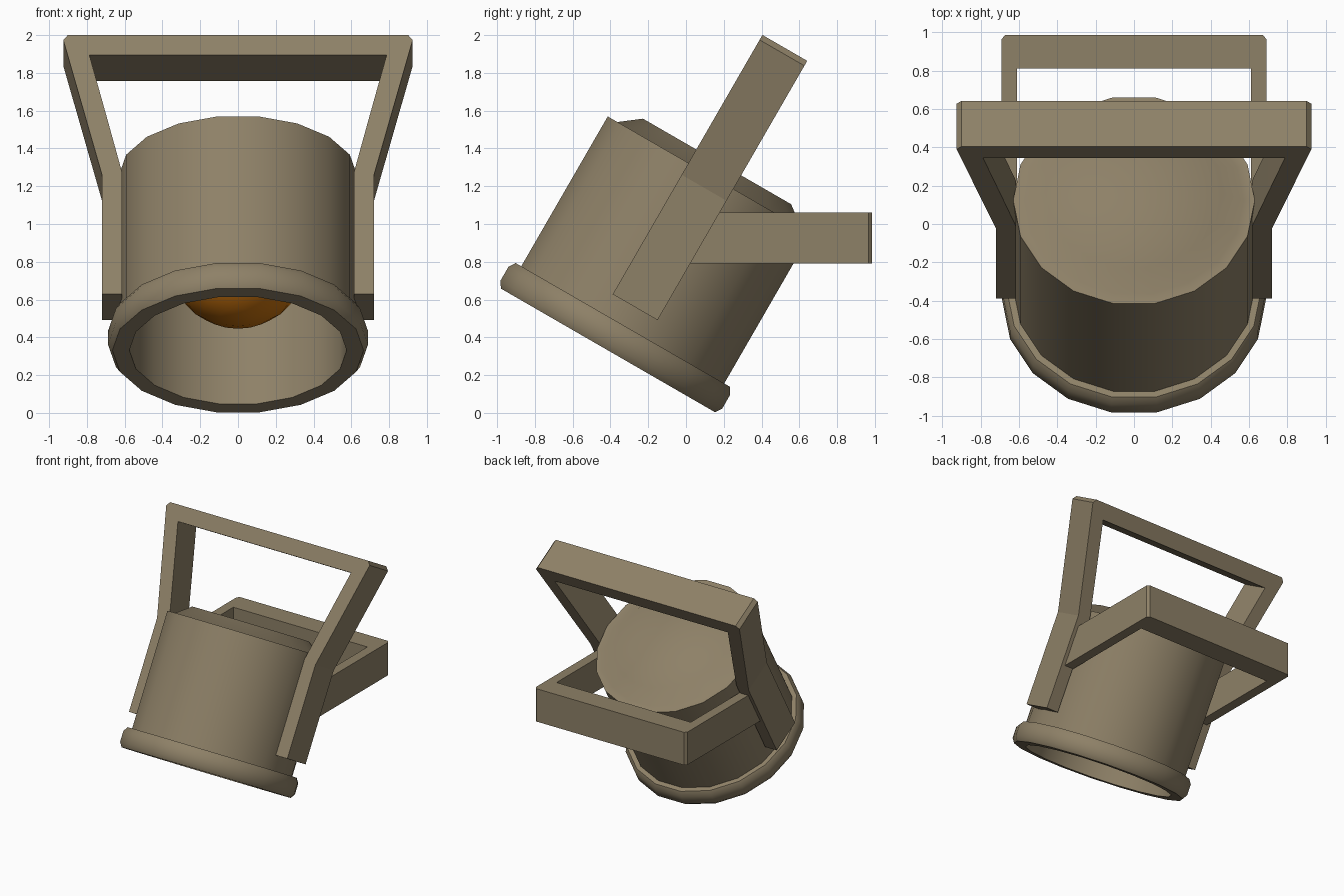
import bpy, bmesh, math
from mathutils import Matrix, Vector

cube = bpy.data.objects.get("Cube")
if cube:
    bpy.data.objects.remove(cube, do_unlink=True)


def material(name, color):
    m = bpy.data.materials.new(name)
    m.use_nodes = True
    m.diffuse_color = color
    m.node_tree.nodes["Principled BSDF"].inputs["Base Color"].default_value = color
    return m


housing_mat = material("taupe metal", (0.27, 0.218, 0.136, 1))
bulb_mat = material("amber bulb", (0.55, 0.16, 0.004, 1))

# The lamp leans back by thirty degrees; AXIS maps its upright frame to the world
TILT = Matrix.Rotation(math.radians(-30), 4, "X")
AXIS = TILT @ Matrix.Translation((0, -0.523, 0))
SIDES = 18


def finish(name, bm, matrix, mat, angle=None):
    bmesh.ops.recalc_face_normals(bm, faces=bm.faces)
    mesh = bpy.data.meshes.new(name)
    bm.to_mesh(mesh)
    bm.free()
    mesh.transform(matrix)
    mesh.materials.append(mat)
    obj = bpy.data.objects.new(name, mesh)
    bpy.context.collection.objects.link(obj)
    if angle:
        bpy.ops.object.select_all(action="DESELECT")
        obj.select_set(True)
        bpy.context.view_layer.objects.active = obj
        bpy.ops.object.shade_smooth_by_angle(angle=math.radians(angle))
    return obj


def lathe(name, profile, mat, closed=False, angle=42):
    """Turn (radius, height) points around the lamp axis."""
    bm = bmesh.new()
    rings = []
    for r, h in profile:
        ring = []
        for i in range(SIDES):
            t = 2 * math.pi * i / SIDES
            ring.append(bm.verts.new((r * math.cos(t), r * math.sin(t), h)))
        rings.append(ring)
    pairs = list(zip(rings, rings[1:]))
    if closed:
        pairs.append((rings[-1], rings[0]))
    for low, high in pairs:
        for i in range(SIDES):
            j = (i + 1) % SIDES
            bm.faces.new((low[i], low[j], high[j], high[i]))
    if not closed:
        bm.faces.new(rings[0])
        bm.faces.new(rings[-1])
    return finish(name, bm, AXIS, mat, angle)


def bracket(name, half, start, depth, matrix):
    """Extrude a U shape, given by its +x half, from start by depth along z."""
    bm = bmesh.new()
    outline = half + [(-x, y) for x, y in reversed(half)]
    # half runs along the outer edge up, so the inner edge is stitched in quads
    n = len(half) // 2
    outer, inner = half[:n], half[n:]
    path_out = outer + [(-x, y) for x, y in reversed(outer)]
    path_in = inner + [(-x, y) for x, y in reversed(inner)]
    vo = [bm.verts.new((x, y, start)) for x, y in path_out]
    vi = [bm.verts.new((x, y, start)) for x, y in path_in]
    face = bm.faces.new(vo + vi[::-1])
    ext = bmesh.ops.extrude_face_region(bm, geom=[face], use_keep_orig=True)
    moved = [g for g in ext["geom"] if isinstance(g, bmesh.types.BMVert)]
    bmesh.ops.translate(bm, verts=moved, vec=(0, 0, depth))
    return finish(name, bm, matrix, housing_mat)


# Hollow can with a shallow raised back
lathe("lamp_housing", [
    (0.575, 1.08), (0.575, 0.10), (0.63, 0.12),
    (0.63, 1.152), (0.57, 1.152), (0.46, 1.235)], housing_mat)

# Rounded front rim
lathe("front_rim", [
    (0.575, 0.08), (0.665, 0.08), (0.688, 0.115), (0.688, 0.20),
    (0.665, 0.236), (0.575, 0.236)], housing_mat, closed=True)

# Bulb inside the can
bm = bmesh.new()
bmesh.ops.create_uvsphere(bm, u_segments=18, v_segments=12, radius=0.37)
finish("bulb", bm, AXIS @ Matrix.Translation((0, 0, 0.64)), bulb_mat, 60)

# Tall carrying handle, drawn in the tilted plane of the can
STAND = Matrix.Rotation(math.radians(90), 4, "X")
bracket("carrying_handle", [
    (0.72, 0.35), (0.72, 1.08), (0.925, 1.905), (0.90, 1.935),
    (0.615, 0.35), (0.615, 1.10), (0.70, 1.455), (0.787, 1.813)],
    0.376, 0.274, TILT @ STAND)

# Level rear bracket
bracket("rear_bracket", [
    (0.69, 0.0), (0.69, 0.965), (0.672, 0.985),
    (0.61, 0.0), (0.61, 0.4), (0.61, 0.81)],
    0.79, 0.27, Matrix.Identity(4))
